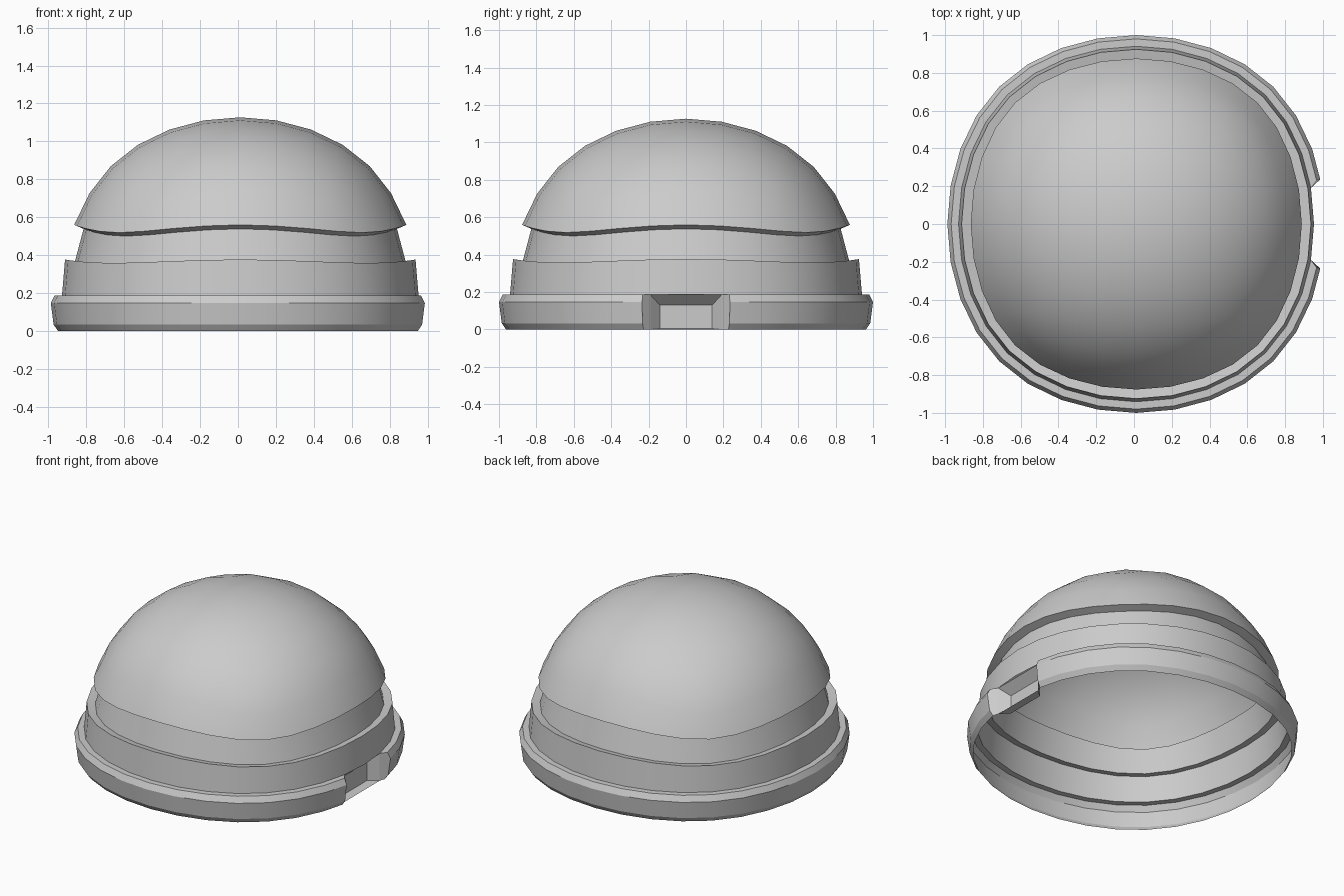
import bpy, bmesh, math
from mathutils import Vector

if "Cube" in bpy.data.objects:
    bpy.data.objects.remove(bpy.data.objects["Cube"])

CX, CZ = 0.012, 0.186      # centre of the rounded form
OUT, IN = 0.941, 0.888     # raised and recessed shell radius
CENTRE = Vector((CX, 0, CZ))


def make_object(name, bm, angle=30):
    me = bpy.data.meshes.new(name)
    bm.to_mesh(me)
    bm.free()
    ob = bpy.data.objects.new(name, me)
    bpy.context.collection.objects.link(ob)
    bpy.ops.object.select_all(action='DESELECT')
    ob.select_set(True)
    bpy.context.view_layer.objects.active = ob
    bpy.ops.object.shade_smooth_by_angle(angle=math.radians(angle))


# Quad sphere: subdivided cube, scaled to radius 1 along its axes
bpy.ops.mesh.primitive_cube_add(size=2)
cube = bpy.context.object
sub = cube.modifiers.new("sub", 'SUBSURF')
sub.levels = 3
bpy.ops.object.modifier_apply(modifier="sub")
sphere = cube.data.copy()
bpy.data.objects.remove(cube)
top = max(v.co.z for v in sphere.vertices)
for v in sphere.vertices:
    v.co /= top


# Thin shell layers: rows of the quad sphere; a ledge steps one rim inward
def layer(name, z0, z1, radius, ledge=None):
    bm = bmesh.new()
    bm.from_mesh(sphere)
    drop = [f for f in bm.faces if not z0 < f.calc_center_median().z < z1]
    bmesh.ops.delete(bm, geom=drop, context='FACES')
    for v in bm.verts:
        v.co *= radius
    if ledge:
        lo, hi = ledge
        rim = [e for e in bm.edges if e.is_boundary
               and lo < (e.verts[0].co.z + e.verts[1].co.z) / 2 / radius < hi]
        new = bmesh.ops.extrude_edge_only(bm, edges=rim)["geom"]
        for v in new:
            if isinstance(v, bmesh.types.BMVert):
                v.co *= IN / radius
    for v in bm.verts:
        v.co += CENTRE
    bmesh.ops.recalc_face_normals(bm, faces=bm.faces)
    make_object(name, bm)


layer("dome_cap", 0.355, 2, OUT, (0.1, 1))
layer("recessed_band", 0.175, 0.355, IN)
layer("lower_band", 0, 0.175, OUT, (0.1, 1))

# Base ring: bevelled open profile swept round the equator, open at +x
spokes = [v.co.copy() for v in sphere.vertices if abs(v.co.z) < 1e-4]
spokes.sort(key=lambda p: math.atan2(p.y, p.x) % math.tau)
first = min(range(len(spokes)), key=lambda i: (spokes[i] - Vector((1, 0, 0))).length)
spokes = spokes[first:] + spokes[:first]
path = spokes[1:]
profile = [(0.962, 0), (0.985, 0.033), (1.0, 0.147), (0.98, CZ), (OUT, CZ)]
bm = bmesh.new()
rings = []
for i, p in enumerate(path):
    ring = []
    for r, z in profile:
        q = p
        if r > OUT and i in (0, len(path) - 1):    # slanted ends at the opening
            q = p.lerp(path[1 if i == 0 else -2], 0.17)
        ring.append(bm.verts.new((q.x * r + CX, q.y * r, z)))
    rings.append(ring)
for a, b in zip(rings, rings[1:]):
    for j in range(len(profile) - 1):
        bm.faces.new((a[j], b[j], b[j + 1], a[j + 1]))
for ring, p in ((rings[0], path[0]), (rings[-1], path[-1])):
    foot = bm.verts.new((p.x * OUT + CX, p.y * OUT, 0))
    bm.faces.new([foot] + ring)
bmesh.ops.recalc_face_normals(bm, faces=bm.faces)
make_object("base_ring", bm, 18)

# Tapered recess closing the opening: sides, ceiling, floor and back
edge = path[0] * OUT
front_x = edge.x + CX
corners = ((-1, 0), (-1, 1), (1, 1), (1, 0))
bm = bmesh.new()
o = [bm.verts.new((front_x, s * edge.y, CZ * t)) for s, t in corners]
i = [bm.verts.new((front_x - 0.06, s * 0.14, 0.13 if t else 0.005)) for s, t in corners]
for k in range(4):
    m = (k + 1) % 4
    bm.faces.new((o[k], o[m], i[m], i[k]))
bm.faces.new(i)
inside = Vector((front_x, 0, 0.08))
for f in bm.faces:
    f.normal_update()
    if f.normal.dot(inside - f.calc_center_median()) < 0:
        f.normal_flip()
make_object("recess", bm, 20)
